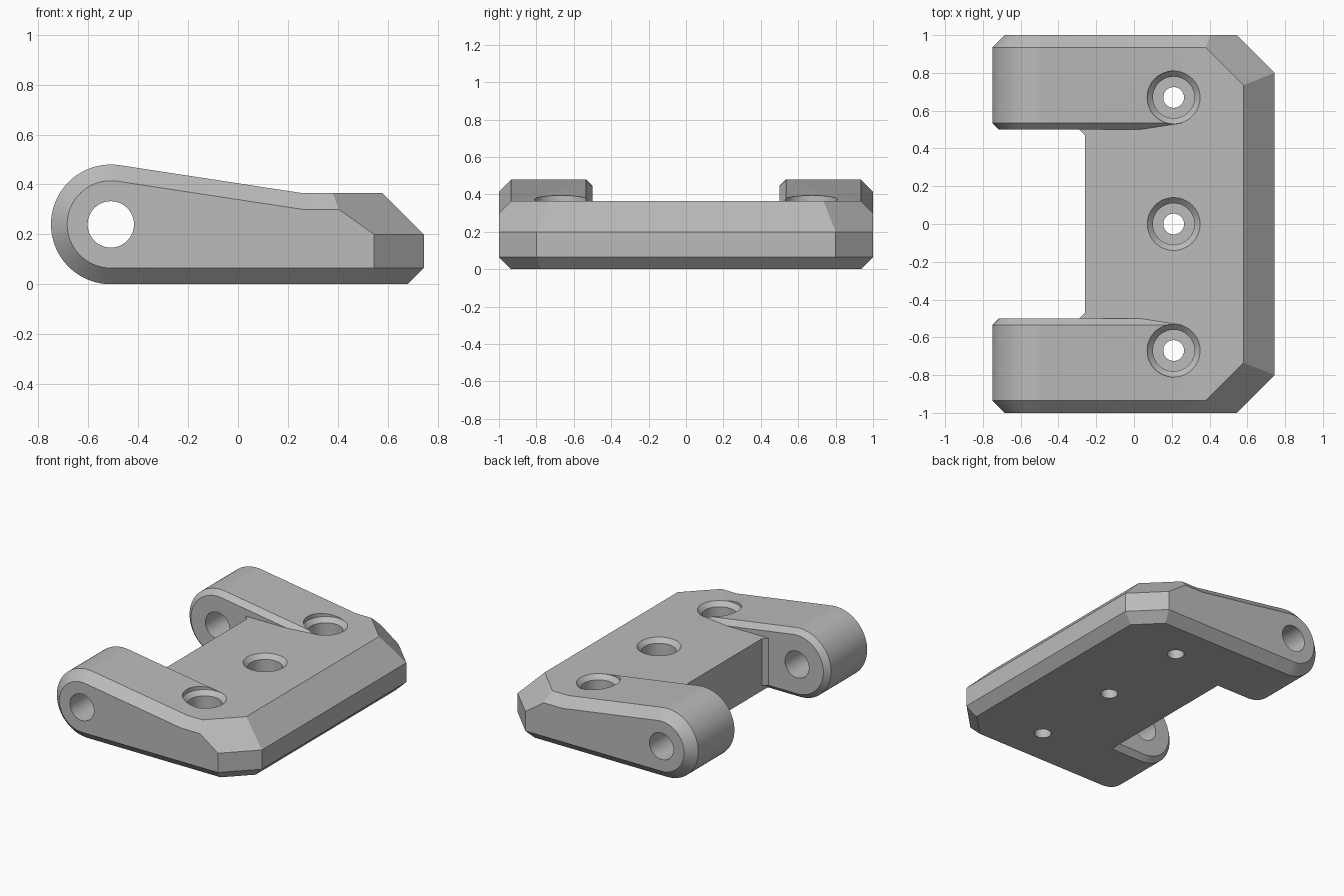
import bpy, bmesh, math
from mathutils import Matrix, Vector

old = bpy.data.objects.get("Cube")
if old:
    bpy.data.objects.remove(old)

GREY = (0.5, 0.5, 0.5, 1)
mat = bpy.data.materials.new("machined grey")
mat.use_nodes = True
mat.diffuse_color = GREY
mat.node_tree.nodes["Principled BSDF"].inputs["Base Color"].default_value = GREY

TOP, CH, IN = 0.365, 0.065, 0.035      # plate height, outer chamfer, inner chamfer
PIN_X, PIN_Z, R = -0.51, 0.24, 0.24    # hinge eye
LEFT, SLOPE_END = -0.26, 0.26


def finish(name, bm):
    bmesh.ops.recalc_face_normals(bm, faces=bm.faces[:])
    me = bpy.data.meshes.new(name)
    bm.to_mesh(me)
    bm.free()
    me.materials.append(mat)
    ob = bpy.data.objects.new(name, me)
    bpy.context.collection.objects.link(ob)
    return ob


def loft(name, rings):
    """Skin a stack of equal-length rings and cap both ends."""
    bm = bmesh.new()
    rows = [[bm.verts.new(p) for p in ring] for ring in rings]
    n = len(rows[0])
    for a, b in zip(rows, rows[1:]):
        for i in range(n):
            j = (i + 1) % n
            bm.faces.new((a[i], a[j], b[j], b[i]))
    bm.faces.new(rows[0])
    bm.faces.new(rows[-1])
    return finish(name, bm)


def turned(name, steps, matrix, n=48):
    """Round solid from (radius, height) steps."""
    rings = [[matrix @ Vector((r * math.cos(i * math.tau / n), r * math.sin(i * math.tau / n), h))
              for i in range(n)] for r, h in steps]
    return loft(name, rings)


def boolean(target, tool, operation):
    tool.hide_render = True
    mod = target.modifiers.new(operation.title(), 'BOOLEAN')
    mod.operation, mod.solver, mod.object = operation, 'EXACT', tool
    bpy.context.view_layer.objects.active = target
    bpy.ops.object.modifier_apply(modifier=mod.name)
    bpy.data.objects.remove(tool)


# Plate with chamfered edges and clipped corners
corner = [(LEFT, 1 - CH, 0), (LEFT, 1, CH), (LEFT, 1, TOP - CH), (LEFT, 1 - CH, TOP),
          (0.52, 1 - CH, 0), (0.68, 0.775, 0), (0.545, 1, CH), (0.745, 0.8, CH),
          (0.545, 1, 0.2), (0.745, 0.8, 0.2), (0.405, 1, TOP - CH),
          (0.38, 1 - CH, TOP), (0.58, 0.735, TOP)]
bm = bmesh.new()
for s in (-1, 1):
    for x, y, z in corner:
        bm.verts.new((x, s * y, z))
bmesh.ops.convex_hull(bm, input=bm.verts[:])
bmesh.ops.dissolve_limit(bm, angle_limit=0.015, verts=bm.verts[:], edges=bm.edges[:])
body = finish("hinge_leaf", bm)

# Arms: teardrop profile, tangent from the eye down to the plate top
dx, dz = SLOPE_END - PIN_X, TOP - PIN_Z
tangent = math.atan2(dz, dx) + math.acos(R / math.hypot(dx, dz))


def arm_ring(y, inset):
    pts = [(SLOPE_END, y, inset), (SLOPE_END, y, TOP - inset)]
    n = 36
    for i in range(n + 1):
        a = tangent + (1.5 * math.pi - tangent) * i / n
        pts.append((PIN_X + (R - inset) * math.cos(a), y, PIN_Z + (R - inset) * math.sin(a)))
    return pts


for s, side in ((-1, "front"), (1, "back")):
    arm = loft(side + "_arm", [arm_ring(s * 0.5, IN), arm_ring(s * (0.5 + IN), 0),
                               arm_ring(s * (1 - CH), 0), arm_ring(s, CH)])
    boolean(body, arm, 'UNION')
    # Small bevel in the inner corner between arm and plate
    tri = [(LEFT - 0.03, 0.5), (LEFT, 0.47), (LEFT + 0.05, 0.47), (LEFT + 0.05, 0.52), (LEFT - 0.03, 0.52)]
    web = loft(side + "_corner_web", [[(x, s * y, z) for x, y in tri] for z in (IN, TOP)])
    boolean(body, web, 'UNION')

# Pin hole through both eyes
pin = turned("pin_cutter", [(0.093, -1.2), (0.093, 1.2)],
             Matrix.Translation((PIN_X, 0, PIN_Z)) @ Matrix.Rotation(math.pi / 2, 4, 'X'))
boolean(body, pin, 'DIFFERENCE')

# Countersunk screw holes
for y in (-0.67, 0, 0.67):
    screw = turned("screw_cutter", [(0.055, -0.1), (0.055, 0.17), (0.11, 0.17),
                                    (0.11, TOP - 0.03), (0.14, TOP), (0.14, 0.6)],
                   Matrix.Translation((0.21, y, 0)))
    boolean(body, screw, 'DIFFERENCE')

bpy.ops.object.select_all(action='DESELECT')
body.select_set(True)
bpy.context.view_layer.objects.active = body
bpy.ops.object.shade_smooth_by_angle(angle=math.radians(20))
